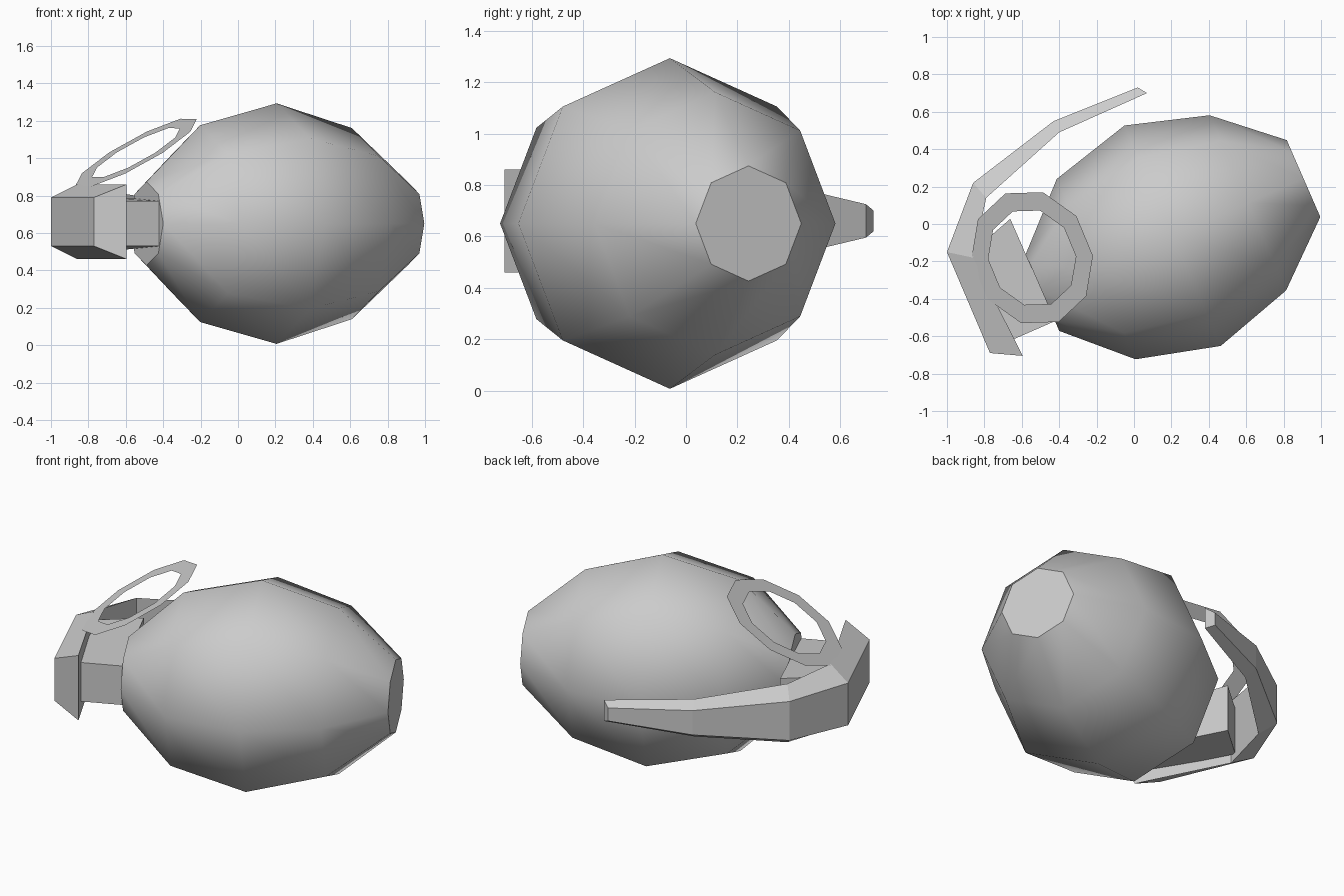
import bpy, bmesh, math
from mathutils import Vector, Matrix

cube = bpy.data.objects.get("Cube")
if cube:
    bpy.data.objects.remove(cube, do_unlink=True)

MID = 0.65                                   # height of the lying axis
TILT = math.atan2(0.40, 0.916)               # heading of the axis
LYING = Matrix.Translation((0, 0, MID)) @ Matrix.Rotation(TILT, 4, 'Z')

metal = bpy.data.materials.new("grey metal")
metal.use_nodes = True
GREY = (0.6, 0.6, 0.6, 1)
metal.diffuse_color = GREY
metal.node_tree.nodes["Principled BSDF"].inputs["Base Color"].default_value = GREY


def finish(name, bm, solid=True):
    if solid:
        bmesh.ops.recalc_face_normals(bm, faces=bm.faces)
    mesh = bpy.data.meshes.new(name)
    bm.to_mesh(mesh)
    bm.free()
    mesh.materials.append(metal)
    obj = bpy.data.objects.new(name, mesh)
    bpy.context.collection.objects.link(obj)
    return obj


def loft(bm, loops, caps=True):
    """Bridge closed loops of points, returning the cap faces."""
    rings = [[bm.verts.new(p) for p in loop] for loop in loops]
    for a, b in zip(rings, rings[1:]):
        n = len(a)
        for i in range(n):
            j = (i + 1) % n
            bm.faces.new((a[i], a[j], b[j], b[i]))
    return [bm.faces.new(rings[0]), bm.faces.new(rings[-1])] if caps else []


def circle(count):
    return [(math.cos(2 * math.pi * i / count), math.sin(2 * math.pi * i / count))
            for i in range(count)]


# Body: smooth eight-sided barrel with flat ends
profile = [(-0.595, 0.224), (-0.282, 0.526), (0.164, 0.643), (0.603, 0.511), (0.928, 0.224)]
bm = bmesh.new()
ends = loft(bm, [[LYING @ Vector((d, -0.14 + r * c, r * s)) for c, s in circle(8)]
                 for d, r in profile])
for f in bm.faces:
    f.smooth = f not in ends
for f in ends:
    for e in f.edges:
        e.smooth = False
finish("body", bm)

# Neck block: flares slightly toward the back, which is cut at a slant
bm = bmesh.new()
loft(bm, [[LYING @ Vector(p) for p in ((d, -0.307, -0.12), (d, back, -0.145),
                                       (d, back, 0.145), (d, -0.307, 0.12))]
          for d, back in ((-0.85, 0.21), (-0.595, 0.29))])
finish("neck_block", bm)

# Safety lever: bent bar, each station is outer x, y, half height, inner x, y, half height
stations = [(-0.77, -0.69, 0.13, -0.595, -0.705, 0.20),
            (-1.0, -0.15, 0.13, -0.86, -0.18, 0.20),
            (-0.86, 0.22, 0.12, -0.79, 0.14, 0.18),
            (-0.43, 0.55, 0.075, -0.40, 0.49, 0.115),
            (0.02, 0.73, 0.04, 0.07, 0.70, 0.065)]
bm = bmesh.new()
loft(bm, [[(ox, oy, MID + 0.01 - oh), (ox, oy, MID + 0.01 + oh),
           (ix, iy, MID + 0.01 + ih), (ix, iy, MID + 0.01 - ih)]
          for ox, oy, oh, ix, iy, ih in stations])
finish("safety_lever", bm)

# Pull ring: thin flat ten-sided washer, tilted
centre = Vector((-0.545, -0.18, 1.03))
u = Vector((0.875, 0.027, 0.484)).normalized()
v = Vector((-0.128, 0.98, 0.156))
v = (v - u * v.dot(u)).normalized()
bm = bmesh.new()
loft(bm, [[centre + (u * c + v * s) * r for c, s in circle(10)] for r in (0.372, 0.268)],
     caps=False)
for f in bm.faces:
    f.normal_update()
    if f.normal.z < 0:
        f.normal_flip()
finish("pull_ring", bm, solid=False)
